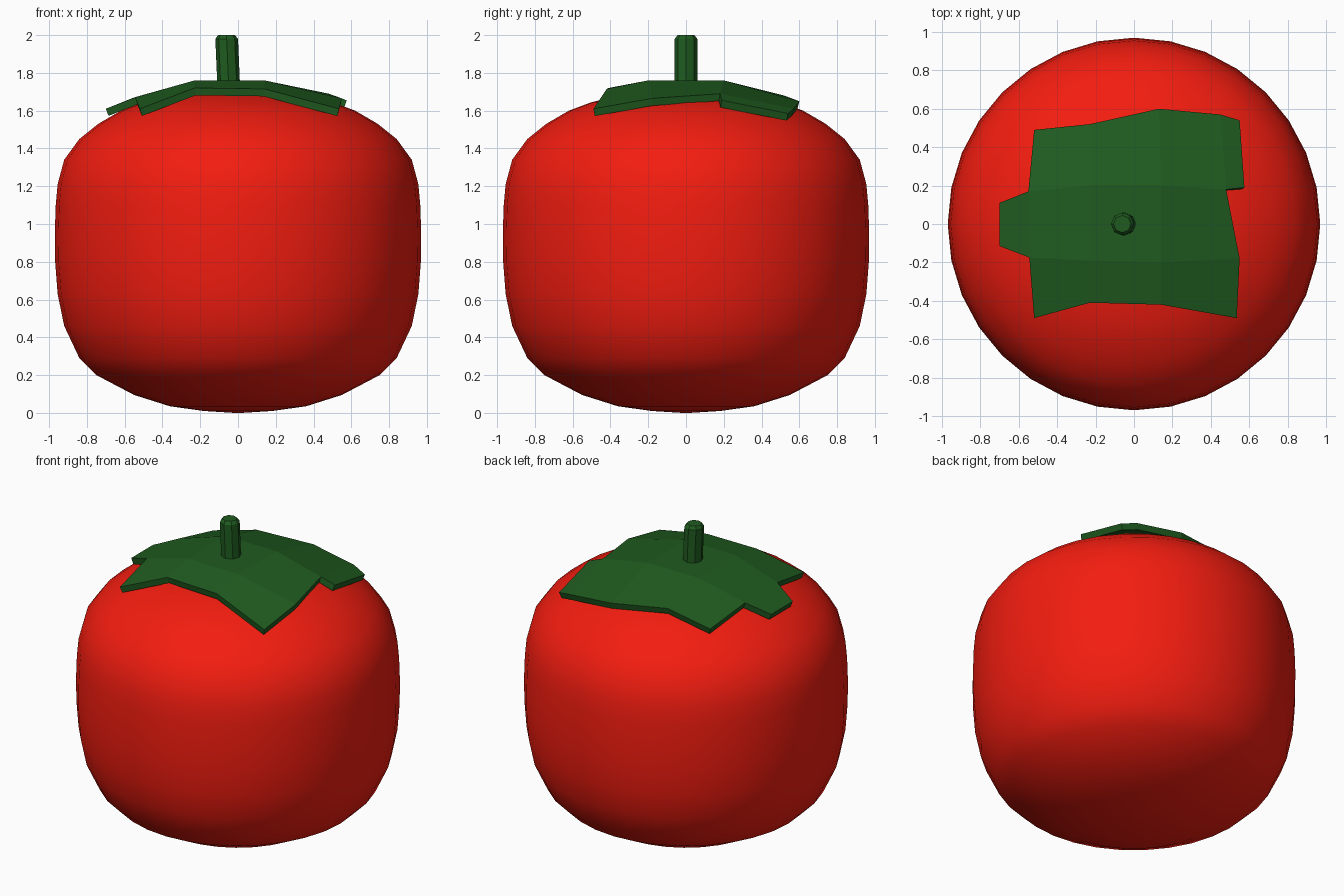
import bpy, bmesh
from math import cos, sin, pi

if "Cube" in bpy.data.objects:
    bpy.data.objects.remove(bpy.data.objects["Cube"])


def material(name, rgb):
    m = bpy.data.materials.new(name)
    m.diffuse_color = (*rgb, 1)
    m.use_nodes = True
    m.node_tree.nodes["Principled BSDF"].inputs["Base Color"].default_value = m.diffuse_color
    return m


def make(name, verts, faces, mat, smooth=False):
    me = bpy.data.meshes.new(name)
    me.from_pydata(verts, [], faces)
    bm = bmesh.new()
    bm.from_mesh(me)
    bmesh.ops.recalc_face_normals(bm, faces=bm.faces)
    bm.to_mesh(me)
    bm.free()
    me.materials.append(mat)
    for p in me.polygons:
        p.use_smooth = smooth
    ob = bpy.data.objects.new(name, me)
    bpy.context.collection.objects.link(ob)
    return ob


def rings(name, profile, n, mat, smooth=False):
    """Skin of rings (x centre, radius, z), closed at both ends."""
    verts = [(cx + r * cos(2 * pi * i / n), r * sin(2 * pi * i / n), z)
             for cx, r, z in profile for i in range(n)]
    faces = [(k * n + i, k * n + (i + 1) % n, (k + 1) * n + (i + 1) % n, (k + 1) * n + i)
             for k in range(len(profile) - 1) for i in range(n)]
    last = (len(profile) - 1) * n
    faces += [tuple(range(n)), tuple(range(last, last + n))]
    return make(name, verts, faces, mat, smooth)


red = material("red_skin", (0.9, 0.012, 0.005))
green = material("green_leaf", (0.014, 0.105, 0.014))

# Rounded, slightly boxy fruit
outline = [(0.02, 0.0), (0.18, 0.01), (0.36, 0.035), (0.55, 0.095), (0.75, 0.2),
           (0.84, 0.29), (0.92, 0.46), (0.955, 0.63), (0.968, 0.8), (0.97, 0.95),
           (0.965, 1.1), (0.955, 1.21), (0.92, 1.34), (0.84, 1.45), (0.74, 1.53),
           (0.62, 1.60), (0.5, 1.645), (0.35, 1.68), (0.18, 1.7), (0.02, 1.705)]
rings("fruit", [(0, r, z) for r, z in outline], 32, red, True)

# Leafy cap: a bent 4 x 4 grid with one tab on the left and one at the back right
cap = [(-.52, -.49, 1.61), (-.23, -.41, 1.72), (.14, -.42, 1.715), (.535, -.49, 1.61),
       (-.545, -.175, 1.67), (-.23, -.19, 1.76), (.14, -.2, 1.76), (.55, -.18, 1.665),
       (-.55, .17, 1.67), (-.23, .2, 1.76), (.14, .2, 1.76), (.48, .18, 1.69),
       (-.52, .49, 1.61), (-.23, .52, 1.68), (.13, .6, 1.65), (.45, .57, 1.61),
       (-.7, -.115, 1.61), (-.7, .11, 1.61), (.575, .19, 1.655), (.55, .54, 1.585)]
faces = [(r * 4 + c, r * 4 + c + 1, r * 4 + c + 5, r * 4 + c + 4)
         for r in range(3) for c in range(3)]
faces += [(16, 4, 8, 17), (11, 18, 19, 15)]
leaves = make("leaf_cap", cap, faces, green)
if leaves.data.polygons[0].normal.z < 0:
    leaves.data.flip_normals()
solid = leaves.modifiers.new("thickness", 'SOLIDIFY')
solid.thickness = 0.04
solid.offset = -1

# Leaning eight-sided stem with a small bevel at the tip
rings("stem", [(-0.047, 0.06, 1.68), (-0.06, 0.06, 1.98), (-0.061, 0.045, 2.0)], 8, green)
